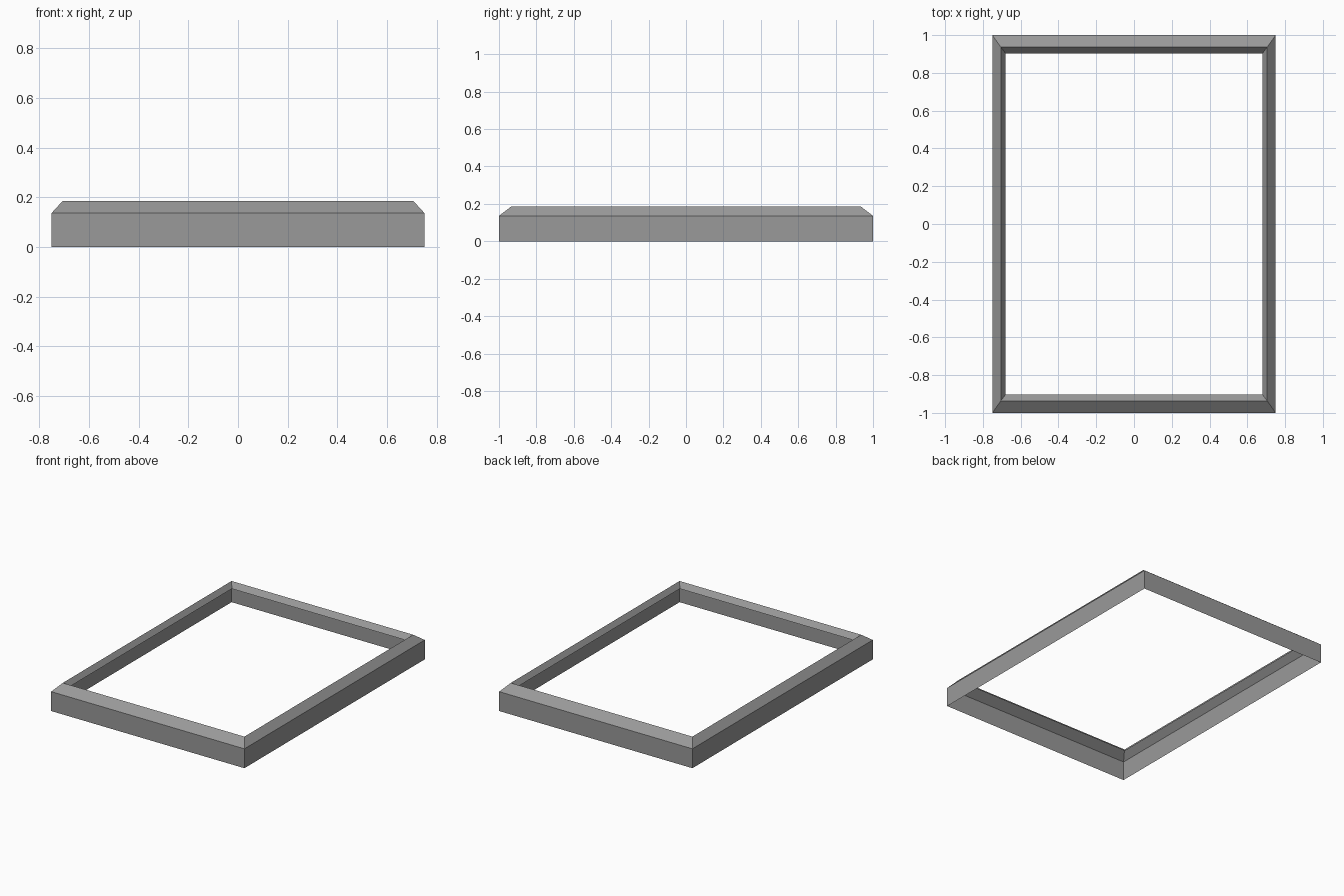
import bpy
import bmesh

if "Cube" in bpy.data.objects:
    bpy.data.objects.remove(bpy.data.objects["Cube"])

# Rectangular rings from outer foot to inner lip: half width, half depth, height
RINGS = [
    (0.75, 1.0, 0.0),        # foot of outer wall
    (0.75, 1.0, 0.136),      # top of outer wall
    (0.705, 0.936, 0.185),   # ridge
    (0.68, 0.903, 0.15),     # inner lip
]


def add_ring(bm, hx, hy, z):
    corners = [(-1, -1), (1, -1), (1, 1), (-1, 1)]
    return [bm.verts.new((sx * hx, sy * hy, z)) for sx, sy in corners]


# Mitred frame: open-backed shell lofted through the rings
bm = bmesh.new()
loops = [add_ring(bm, *ring) for ring in RINGS]
for lower, upper in zip(loops, loops[1:]):
    for i in range(4):
        j = (i + 1) % 4
        bm.faces.new((lower[i], lower[j], upper[j], upper[i]))

mesh = bpy.data.meshes.new("picture_frame")
bm.to_mesh(mesh)
bm.free()
frame = bpy.data.objects.new("picture_frame", mesh)
bpy.context.collection.objects.link(frame)

# Dark grey finish
grey = bpy.data.materials.new("dark_grey")
grey.diffuse_color = (0.32, 0.32, 0.32, 1.0)
grey.use_nodes = True
grey.node_tree.nodes["Principled BSDF"].inputs["Base Color"].default_value = grey.diffuse_color
mesh.materials.append(grey)
